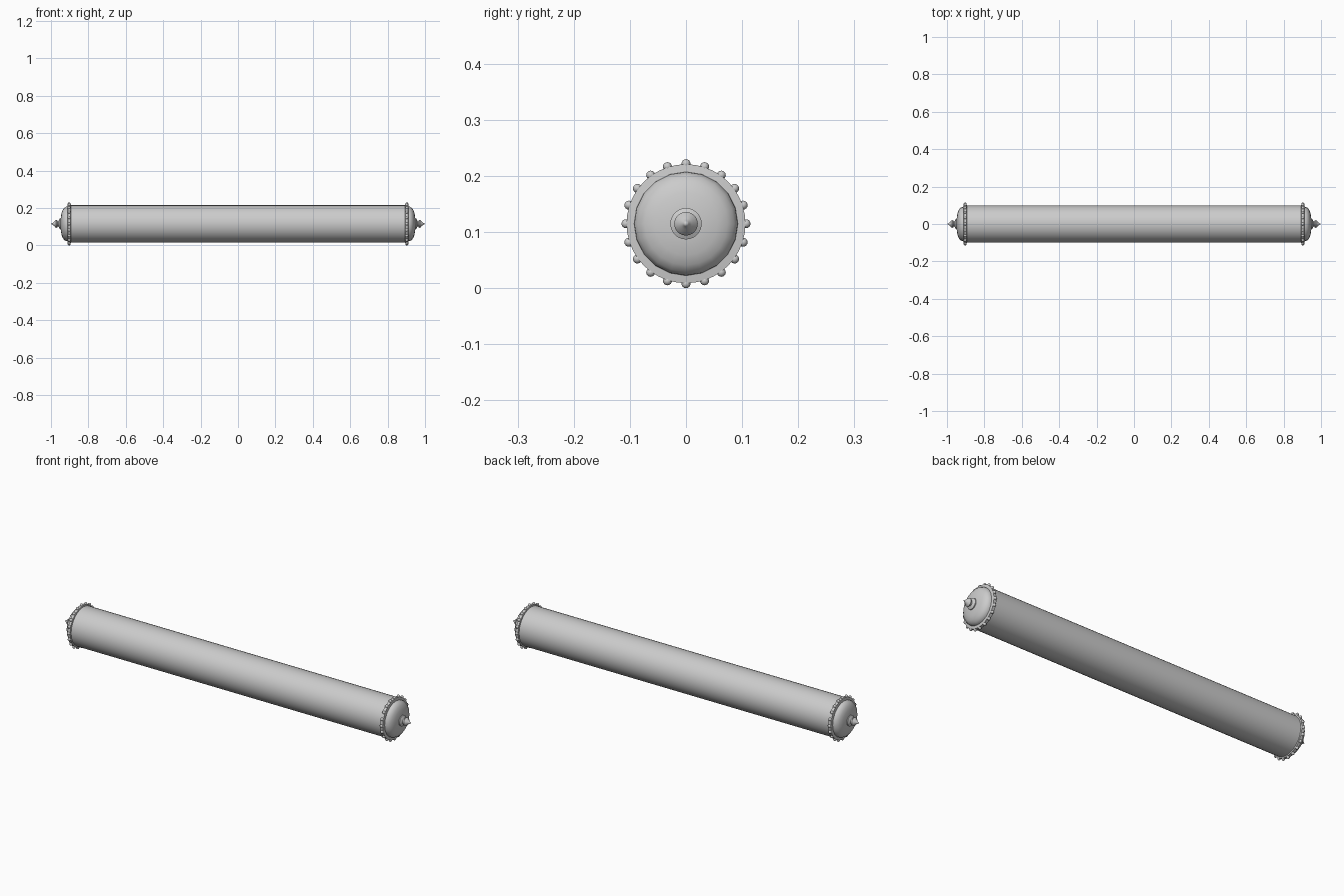
import bpy, bmesh, math
from mathutils import Matrix, Vector

if "Cube" in bpy.data.objects:
    bpy.data.objects.remove(bpy.data.objects["Cube"])

AXIS_Z = 0.115


def lathe(name, profile, segments, angle=35):
    """Revolve (x, radius) points around the long axis."""
    bm = bmesh.new()
    rings = []
    for x, r in profile:
        if r == 0:
            rings.append([bm.verts.new((x, 0, AXIS_Z))])
        else:
            rings.append([bm.verts.new((x, r * math.sin(2 * math.pi * i / segments),
                                        AXIS_Z + r * math.cos(2 * math.pi * i / segments)))
                          for i in range(segments)])
    for a, b in zip(rings, rings[1:]):
        for i in range(segments):
            j = (i + 1) % segments
            quad = [a[i % len(a)], a[j % len(a)], b[j % len(b)], b[i % len(b)]]
            bm.faces.new(list(dict.fromkeys(quad)))
    return finish(name, bm, angle)


def finish(name, bm, angle):
    bmesh.ops.recalc_face_normals(bm, faces=bm.faces)
    mesh = bpy.data.meshes.new(name)
    bm.to_mesh(mesh)
    bm.free()
    ob = bpy.data.objects.new(name, mesh)
    bpy.context.collection.objects.link(ob)
    bpy.ops.object.select_all(action='DESELECT')
    ob.select_set(True)
    bpy.context.view_layer.objects.active = ob
    bpy.ops.object.shade_smooth_by_angle(angle=math.radians(angle))
    return ob


# long tube
lathe("tube", [(-0.9, 0), (-0.9, 0.1), (0.9, 0.1), (0.9, 0)], 40)

for side, s in (("left", -1), ("right", 1)):
    # flange around the tube end
    flange = [(0.893, 0.098), (0.895, 0.106), (0.91, 0.106), (0.912, 0.09)]
    lathe(side + "_flange", [(s * x, r) for x, r in flange], 40)

    # shallow domed lid
    dome = [(0.905, 0.093), (0.918, 0.092), (0.929, 0.086), (0.938, 0.074),
            (0.944, 0.056), (0.948, 0.03), (0.949, 0)]
    lathe(side + "_dome", [(s * x, r) for x, r in dome], 20)

    # turned finial with a pointed tip
    finial = [(0.945, 0.028), (0.953, 0.028), (0.956, 0.022), (0.960, 0.014),
              (0.964, 0.014), (0.967, 0.019), (0.972, 0.021), (0.977, 0.018),
              (0.984, 0.010), (0.991, 0.005), (1.0, 0)]
    lathe(side + "_finial", [(s * x, r) for x, r in finial], 24)

    # ring of twenty rivets
    bm = bmesh.new()
    for i in range(20):
        a = 2 * math.pi * i / 20
        pos = Vector((s * 0.903, 0.107 * math.sin(a), AXIS_Z + 0.107 * math.cos(a)))
        bmesh.ops.create_uvsphere(bm, u_segments=12, v_segments=8, radius=0.008,
                                  matrix=Matrix.Translation(pos))
    finish(side + "_rivets", bm, 60)
